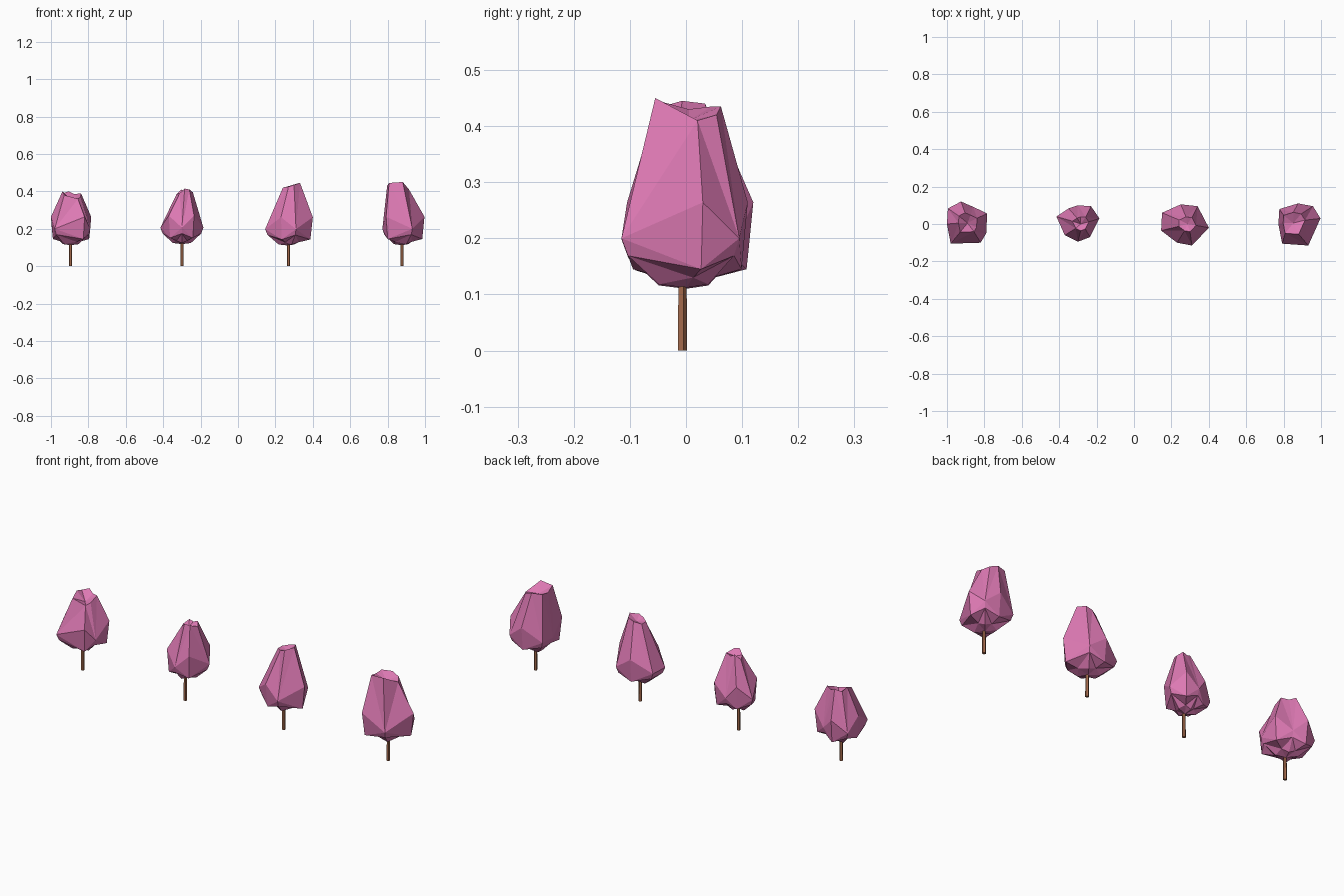
import bpy, bmesh, math
from mathutils import Vector

if "Cube" in bpy.data.objects:
    bpy.data.objects.remove(bpy.data.objects["Cube"])


def material(name, color):
    m = bpy.data.materials.new(name)
    m.diffuse_color = color
    m.use_nodes = True
    m.node_tree.nodes["Principled BSDF"].inputs["Base Color"].default_value = m.diffuse_color
    return m


PINK = material("pink_foliage", (0.72, 0.19, 0.45, 1))
BROWN = material("brown_bark", (0.36, 0.14, 0.07, 1))


def finish(bm, name, mat):
    bmesh.ops.recalc_face_normals(bm, faces=bm.faces)
    me = bpy.data.meshes.new(name)
    bm.to_mesh(me)
    bm.free()
    me.materials.append(mat)
    bpy.context.collection.objects.link(bpy.data.objects.new(name, me))


def trunk(name, x):
    bm = bmesh.new()
    bmesh.ops.create_cone(bm, cap_ends=True, segments=5, radius1=0.009,
                          radius2=0.008, depth=0.14)
    bmesh.ops.translate(bm, verts=bm.verts, vec=(x, -0.007, 0.07))
    finish(bm, name, BROWN)


def crown(name, x, outline, low, tip, spread, tip_z, notch):
    """Faceted bud: widest outline lofted down to a base and up to a jagged tip ring."""
    n = len(outline)
    bm = bmesh.new()

    def ring(scale, heights, cx=0, cy=0):
        return [bm.verts.new((x + cx + px * scale, cy + py * scale, h))
                for (px, py), h in zip(outline, heights)]

    zig = [1 if i % 2 else -1 for i in range(n)]
    rings = [
        ring(0.42, [low + 0.012 + 0.006 * s for s in zig]),
        ring(0.90, [low + 0.045 - 0.012 * s for s in zig]),
        ring(1.00, [low + 0.120 + 0.032 * s for s in zig]),
        ring(spread, tip_z, *tip),
    ]
    for k, (a, b) in enumerate(zip(rings, rings[1:])):
        for i in range(n):
            j = (i + 1) % n
            # diagonals follow the zigzag of the waist ring
            if (zig[i] > 0) == (k < 2):
                tris = ((a[i], a[j], b[j]), (a[i], b[j], b[i]))
            else:
                tris = ((a[i], a[j], b[i]), (a[j], b[j], b[i]))
            for t in tris:
                bm.faces.new(t)
    bottom = bm.verts.new((x, 0, low))
    dip = bm.verts.new((x + tip[0], tip[1], notch))
    for i in range(n):
        j = (i + 1) % n
        bm.faces.new((bottom, rings[0][j], rings[0][i]))
        bm.faces.new((dip, rings[-1][i], rings[-1][j]))
    finish(bm, name, PINK)


# x, widest outline, base height, tip centre, tip spread, tip heights, notch height
trees = [
    (-0.895, [(-.10, .083), (-.03, .12), (.035, .092), (.11, .056), (.105, -.05),
              (.075, -.10), (-.085, -.105), (-.105, 0)],
     0.112, (0.005, 0.005), 0.46,
     [.39, .40, .385, .39, .37, .36, .38, .40], 0.355),
    (-0.30, [(-.115, .04), (-.05, .083), (0, .10), (.07, .095), (.115, .03),
             (.065, -.07), (0, -.095), (-.07, -.06)],
     0.118, (0.015, 0.0), 0.38,
     [.385, .41, .40, .41, .395, .41, .415, .39], 0.385),
    (0.27, [(-.12, .06), (-.02, .105), (.07, .095), (.13, -.02), (.04, -.115),
            (-.04, -.10), (-.125, -.035)],
     0.11, (0.015, 0.0), 0.36,
     [.42, .43, .44, .445, .435, .425, .42], 0.415),
    (0.877, [(-.10, .08), (0, .11), (.08, .095), (.12, .03), (.055, -.115),
             (-.085, -.105), (-.105, 0)],
     0.112, (-0.025, 0.005), 0.52,
     [.435, .435, .42, .41, .45, .445, .43], 0.41),
]

for k, (x, *shape) in enumerate(trees, 1):
    trunk(f"tree_{k}_trunk", x)
    crown(f"tree_{k}_crown", x, *shape)
